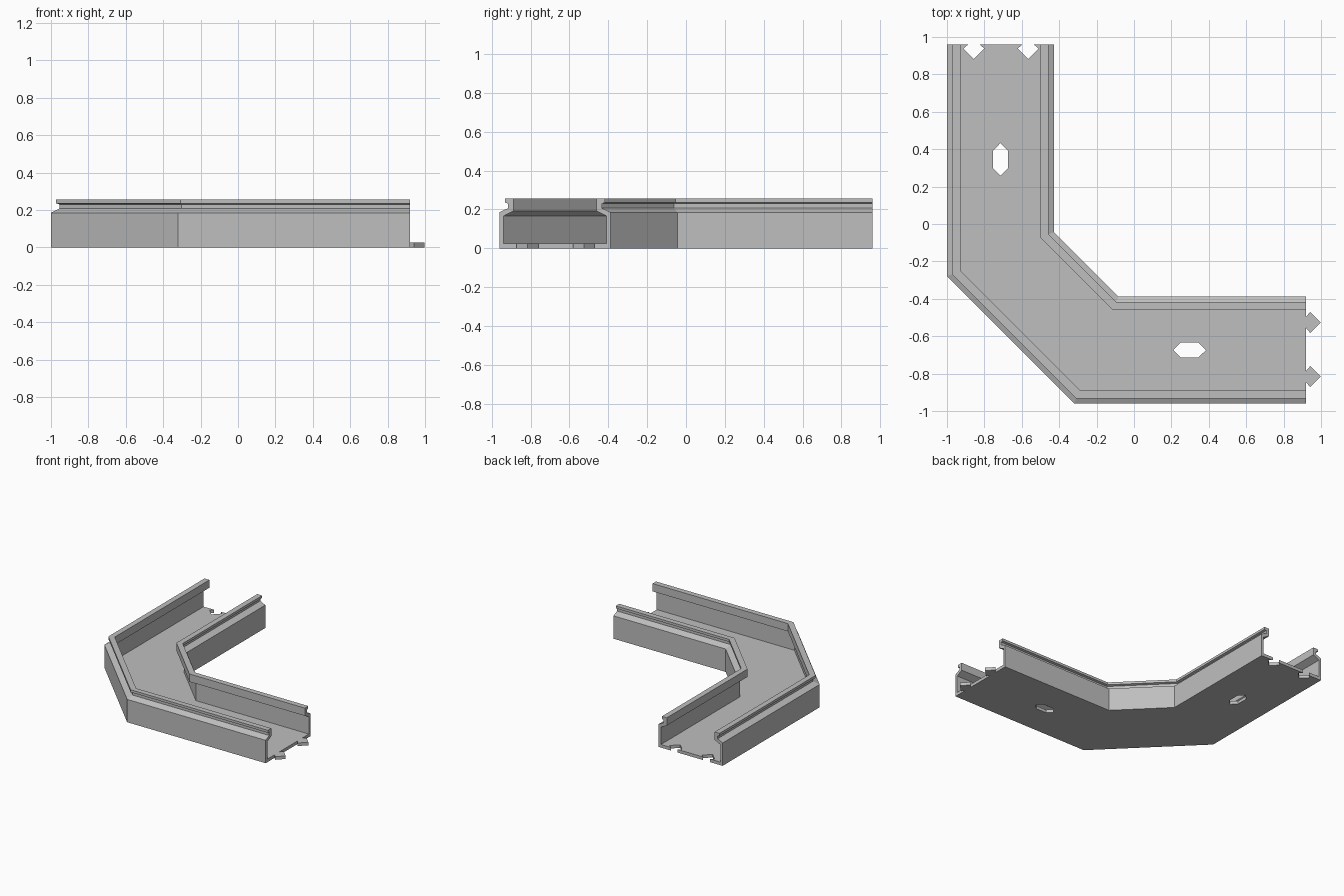
import bpy, bmesh
from math import tan, pi
from mathutils import Vector

cube = bpy.data.objects.get("Cube")
if cube:
    bpy.data.objects.remove(cube, do_unlink=True)

grey = bpy.data.materials.new("light_grey")
grey.use_nodes = True
grey.diffuse_color = (0.52, 0.52, 0.52, 1)
grey.node_tree.nodes["Principled BSDF"].inputs["Base Color"].default_value = grey.diffuse_color

WIDTH, FLOOR = 0.572, 0.025
END_X, END_Y = 0.92, 0.96
LEFT, FRONT = -1.0, -0.96
CHAMFER = 0.68
JOINTS = (0.144, 0.434)      # joint distances from the outer side


def make_object(name, bm):
    bmesh.ops.recalc_face_normals(bm, faces=bm.faces)
    mesh = bpy.data.meshes.new(name)
    bm.to_mesh(mesh)
    bm.free()
    mesh.materials.append(grey)
    obj = bpy.data.objects.new(name, mesh)
    bpy.context.collection.objects.link(obj)
    return obj


def add_prism(bm, outline, z0, z1):
    face = bm.faces.new([bm.verts.new((x, y, z0)) for x, y in outline])
    top = bmesh.ops.extrude_face_region(bm, geom=[face])["geom"]
    verts = [v for v in top if isinstance(v, bmesh.types.BMVert)]
    bmesh.ops.translate(bm, verts=verts, vec=(0, 0, z1 - z0))


def path_at(d):
    """Bent path at inward distance d from the outer side."""
    shift = d * tan(pi / 8)
    return [(LEFT + d, END_Y), (LEFT + d, FRONT + CHAMFER + shift),
            (LEFT + CHAMFER + shift, FRONT + d), (END_X, FRONT + d)]


# Channel body: lipped wall section mirrored into a U and swept round the bend
wall = [(0, 0), (0, 0.185), (0.045, 0.207), (0.045, 0.23), (0.028, 0.235),
        (0.028, 0.255), (0.072, 0.255), (0.072, 0.192), (0.02, 0.165), (0.02, FLOOR)]
profile = wall + [(WIDTH - d, z) for d, z in reversed(wall)]
bm = bmesh.new()
rails = [[bm.verts.new((x, y, z)) for x, y in path_at(d)] for d, z in profile]
for a, b in zip(rails, rails[1:] + rails[:1]):
    for i in range(3):
        bm.faces.new((a[i], a[i + 1], b[i + 1], b[i]))
for end in (0, 3):
    bm.faces.new([rail[end] for rail in rails])
channel = make_object("channel_body", bm)

# Arrow-shaped joint outline: (distance along, distance across)
arrow = [(0, -0.03), (0.022, -0.056), (0.078, 0), (0.022, 0.056), (0, 0.03)]
slot = [(-0.088, 0), (-0.046, 0.041), (0.046, 0.041),
        (0.088, 0), (0.046, -0.041), (-0.046, -0.041)]

# Cutters: two sockets at the back end and one screw slot in each arm
bm = bmesh.new()
for d in JOINTS:
    socket = [(-0.02, -0.03)] + arrow + [(-0.02, 0.03)]
    add_prism(bm, [(LEFT + d + v, END_Y - u) for u, v in socket], -0.05, 0.1)
mid = WIDTH / 2
add_prism(bm, [(LEFT + mid + v, 0.345 + u) for u, v in slot], -0.05, 0.1)
add_prism(bm, [(0.297 + u, FRONT + mid + v) for u, v in slot], -0.05, 0.1)
cutter = make_object("floor_cutter", bm)
cutter.hide_render = True

cut = channel.modifiers.new("floor_cuts", "BOOLEAN")
cut.operation = "DIFFERENCE"
cut.solver = "EXACT"
cut.object = cutter
bpy.context.view_layer.objects.active = channel
bpy.ops.object.modifier_apply(modifier=cut.name)
bpy.data.objects.remove(cutter, do_unlink=True)

# Joint tabs at the right-hand end
for name, d in zip(("front_tab", "rear_tab"), JOINTS):
    bm = bmesh.new()
    add_prism(bm, [(END_X + u, FRONT + d + v) for u, v in arrow], 0, FLOOR)
    make_object(name, bm)
